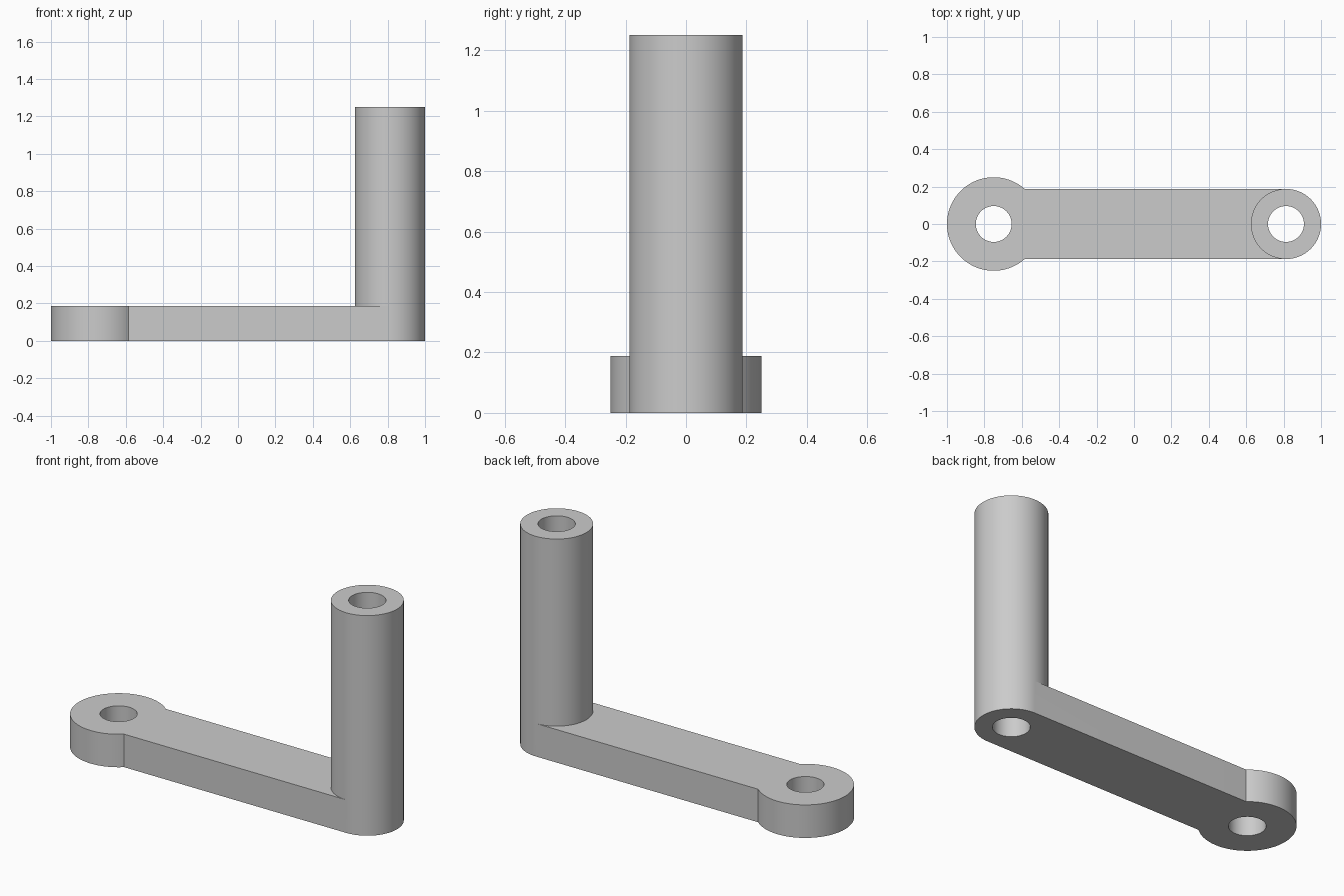
import bpy, bmesh, math

if "Cube" in bpy.data.objects:
    bpy.data.objects.remove(bpy.data.objects["Cube"])

SEG = 96                       # segments per full circle
THICK, TOP = 0.1875, 1.25      # arm thickness, post height
EYE_X, EYE_R = -0.75, 0.25     # round eye at the left end
POST_X, POST_R = 0.8125, 0.1875
ARM_Y = 0.1875                 # half width of the arm
BORE_R = 0.096

grey = bpy.data.materials.new("grey")
grey.diffuse_color = (0.6, 0.6, 0.6, 1)
grey.use_nodes = True
grey.node_tree.nodes["Principled BSDF"].inputs["Base Color"].default_value = grey.diffuse_color


def arc(cx, r, start, end, n):
    """Points along an arc about (cx, 0), both ends included."""
    return [(cx + r * math.cos(a), r * math.sin(a))
            for a in (start + (end - start) * i / n for i in range(n + 1))]


def prism(name, outline, z0, z1):
    """Extrude a flat outline from z0 to z1."""
    bm = bmesh.new()
    face = bm.faces.new([bm.verts.new((x, y, z0)) for x, y in outline])
    ext = bmesh.ops.extrude_face_region(bm, geom=[face], use_keep_orig=True)
    top = [v for v in ext["geom"] if isinstance(v, bmesh.types.BMVert)]
    bmesh.ops.translate(bm, verts=top, vec=(0, 0, z1 - z0))
    bmesh.ops.recalc_face_normals(bm, faces=bm.faces)
    mesh = bpy.data.meshes.new(name)
    bm.to_mesh(mesh)
    bm.free()
    mesh.materials.append(grey)
    obj = bpy.data.objects.new(name, mesh)
    bpy.context.collection.objects.link(obj)
    return obj


def circle(cx, r, n=SEG):
    return arc(cx, r, 0, 2 * math.pi, n)[:-1]


def combine(target, tool, operation):
    """Apply a boolean and remove the tool."""
    mod = target.modifiers.new(operation.lower(), "BOOLEAN")
    mod.operation, mod.solver, mod.object = operation, "EXACT", tool
    bpy.ops.object.select_all(action="DESELECT")
    target.select_set(True)
    bpy.context.view_layer.objects.active = target
    bpy.ops.object.modifier_apply(modifier=mod.name)
    bpy.data.objects.remove(tool)


# Arm: eye arc on the left, straight sides, half round on the right
join = math.asin(ARM_Y / EYE_R)
outline = (arc(EYE_X, EYE_R, join, 2 * math.pi - join, 80)
           + arc(POST_X, POST_R, -math.pi / 2, math.pi / 2, SEG // 2))
crank = prism("crank_arm_with_post", outline, 0, THICK)

# Handle post standing on the half-round end
combine(crank, prism("post", circle(POST_X, POST_R), THICK, TOP), "UNION")

# Through bores in the eye and the post
for x in (EYE_X, POST_X):
    combine(crank, prism("bore", circle(x, BORE_R, 48), -0.1, TOP + 0.1), "DIFFERENCE")

bpy.ops.object.shade_smooth_by_angle(angle=math.radians(30))
